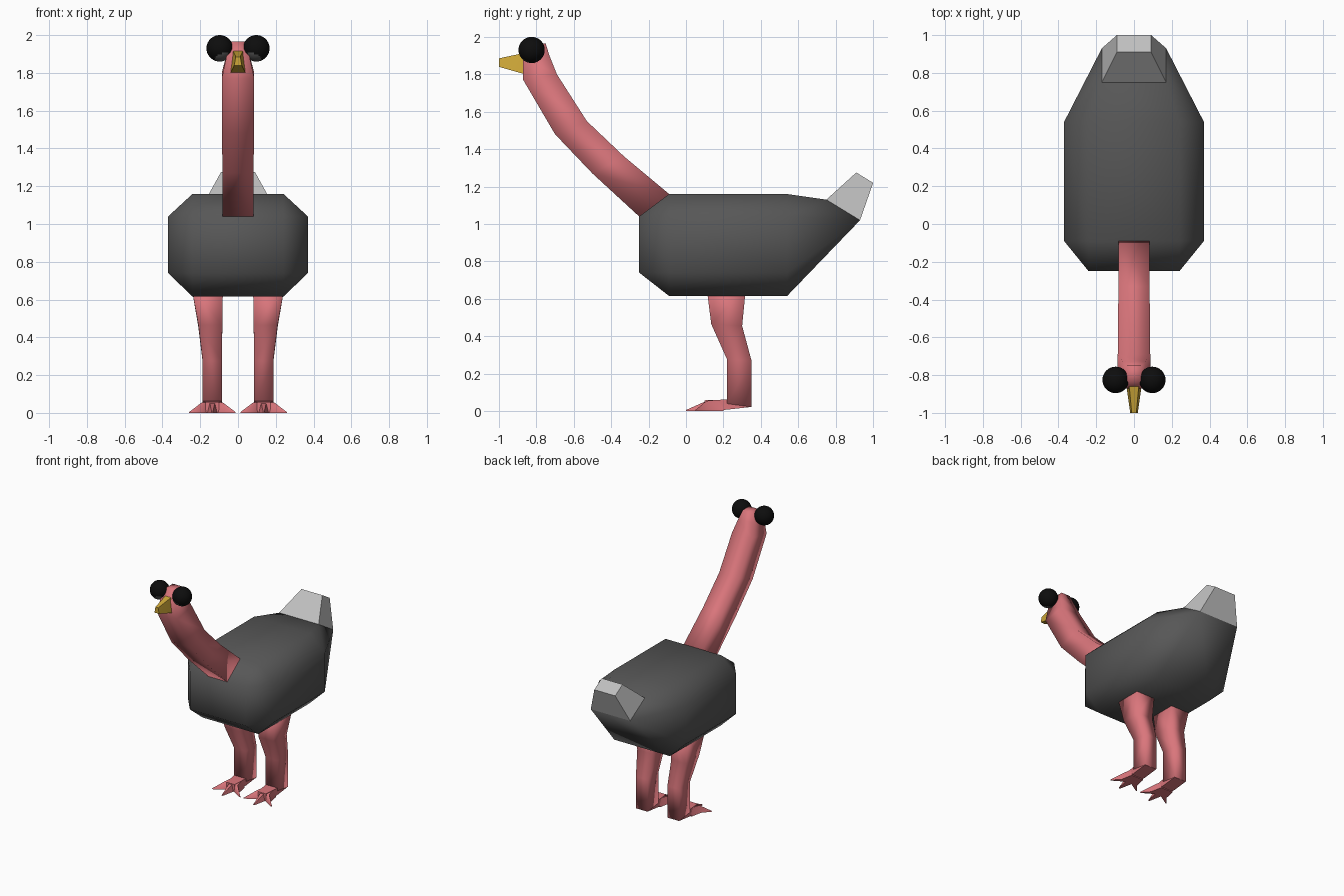
import bpy
import bmesh
from math import radians
from mathutils import Vector

cube = bpy.data.objects.get("Cube")
if cube:
    bpy.data.objects.remove(cube, do_unlink=True)


def material(name, r, g, b):
    m = bpy.data.materials.new(name)
    m.use_nodes = True
    m.diffuse_color = (r, g, b, 1)
    m.node_tree.nodes["Principled BSDF"].inputs["Base Color"].default_value = (r, g, b, 1)
    return m


PINK = material("pink skin", 0.70, 0.18, 0.20)
GREY = material("dark grey feathers", 0.095, 0.095, 0.095)
PALE = material("pale grey feathers", 0.52, 0.52, 0.52)
GOLD = material("yellow beak", 0.62, 0.39, 0.04)
BLACK = material("black eye", 0.004, 0.004, 0.004)


def finish(bm, name, mats, angle):
    """Turn a bmesh into a named object, smooth up to the given angle."""
    bmesh.ops.recalc_face_normals(bm, faces=bm.faces)
    mesh = bpy.data.meshes.new(name)
    bm.to_mesh(mesh)
    bm.free()
    for m in mats:
        mesh.materials.append(m)
    obj = bpy.data.objects.new(name, mesh)
    bpy.context.collection.objects.link(obj)
    bpy.ops.object.select_all(action='DESELECT')
    obj.select_set(True)
    bpy.context.view_layer.objects.active = obj
    bpy.ops.object.shade_smooth_by_angle(angle=radians(angle))
    return obj


def hull(name, points, mat, angle):
    """Convex solid around points, mirrored in x."""
    bm = bmesh.new()
    for x, y, z in points:
        for s in (-1, 1):
            bm.verts.new((s * x, y, z))
    bmesh.ops.convex_hull(bm, input=bm.verts)
    bmesh.ops.dissolve_limit(bm, angle_limit=radians(1), verts=bm.verts, edges=bm.edges)
    return finish(bm, name, [mat], angle)


def loft(name, rings, mat, angle=180):
    """Skin a chain of four-cornered rings and cap both ends."""
    bm = bmesh.new()
    loops = [[bm.verts.new(p) for p in ring] for ring in rings]
    for a, b in zip(loops, loops[1:]):
        for i in range(4):
            j = (i + 1) % 4
            bm.faces.new((a[i], a[j], b[j], b[i]))
    bm.faces.new(loops[0])
    bm.faces.new(loops[-1])
    return finish(bm, name, [mat], angle)


# Body: chamfered block tapering up to the tail
body_points = [(0.17, 0.75, 1.13), (0.17, 0.93, 1.02)]
for z_side, z_cap in ((0.74, 0.615), (1.04, 1.16)):
    body_points.append((0.24, -0.25, z_side))
    for y in (-0.09, 0.54):
        body_points += [(0.37, y, z_side), (0.24, y, z_cap)]
hull("body", body_points, GREY, 62)

# Tail tuft
hull("tail", [(0.17, 0.75, 1.13), (0.17, 0.93, 1.02),
              (0.09, 0.91, 1.275), (0.09, 1.0, 1.22)], PALE, 62)

# Neck and head: back point, front point, half width
neck_path = [((-0.09, 1.16), (-0.25, 1.04), 0.082),
             ((-0.33, 1.36), (-0.50, 1.27), 0.082),
             ((-0.53, 1.55), (-0.70, 1.48), 0.085),
             ((-0.69, 1.80), (-0.87, 1.77), 0.086),
             ((-0.73, 1.90), (-0.87, 1.89), 0.06),
             ((-0.75, 1.965), (-0.83, 1.965), 0.037)]
loft("neck_and_head", [[(-w, *b), (w, *b), (w, *f), (-w, *f)]
                       for b, f, w in neck_path], PINK)

# Beak
hull("beak", [(0.04, -0.86, 1.80), (0.025, -0.86, 1.915),
              (0.02, -1.0, 1.84), (0.012, -1.0, 1.885)], GOLD, 30)

# Leg: y back, y front, z back, z front, x inner, x outer
leg_path = [(0.32, 0.11, 0.66, 0.66, 0.08, 0.245),
            (0.30, 0.135, 0.455, 0.465, 0.083, 0.21),
            (0.35, 0.22, 0.27, 0.275, 0.085, 0.187),
            (0.35, 0.22, 0.022, 0.04, 0.085, 0.187)]

for side, s in (("left", 1), ("right", -1)):
    loft(side + "_leg", [[(s * xi, yb, zb), (s * xo, yb, zb), (s * xo, yf, zf), (s * xi, yf, zf)]
                         for yb, yf, zb, zf, xi, xo in leg_path], PINK)

    # Foot block and three splayed toes
    cx = s * 0.136
    loft(side + "_foot", [[(cx - w, y, lo), (cx + w, y, lo), (cx + w, y, hi), (cx - w, y, hi)]
                          for y, lo, hi, w in ((0.345, 0.022, 0.06, 0.05),
                                               (0.22, 0.008, 0.062, 0.05),
                                               (0.10, 0.0, 0.058, 0.035))], PINK, 60)
    for toe, dx, tip_y in (("outer", s, 0.05), ("middle", 0, 0.0), ("inner", -s, 0.05)):
        root, tip = cx + dx * 0.022, cx + dx * 0.118
        loft(f"{side}_{toe}_toe",
             [[(x - w, y, 0), (x + w, y, 0), (x + w * 0.5, y, h), (x - w * 0.5, y, h)]
              for x, y, w, h in ((root, 0.20, 0.03, 0.06), (root + dx * 0.02, 0.11, 0.028, 0.055),
                                 (tip, tip_y, 0.006, 0.006))], PINK, 60)

    # Eye with a paler patch underneath
    bm = bmesh.new()
    bmesh.ops.create_uvsphere(bm, u_segments=32, v_segments=20, radius=0.07)
    bm.normal_update()
    below = Vector((-s * 0.25, -0.5, -0.85)).normalized()
    for f in bm.faces:
        f.material_index = int(f.normal.dot(below) > 0.8)
    bmesh.ops.translate(bm, verts=bm.verts, vec=(s * 0.097, -0.825, 1.93))
    finish(bm, side + "_eye", [BLACK, GREY], 60)
